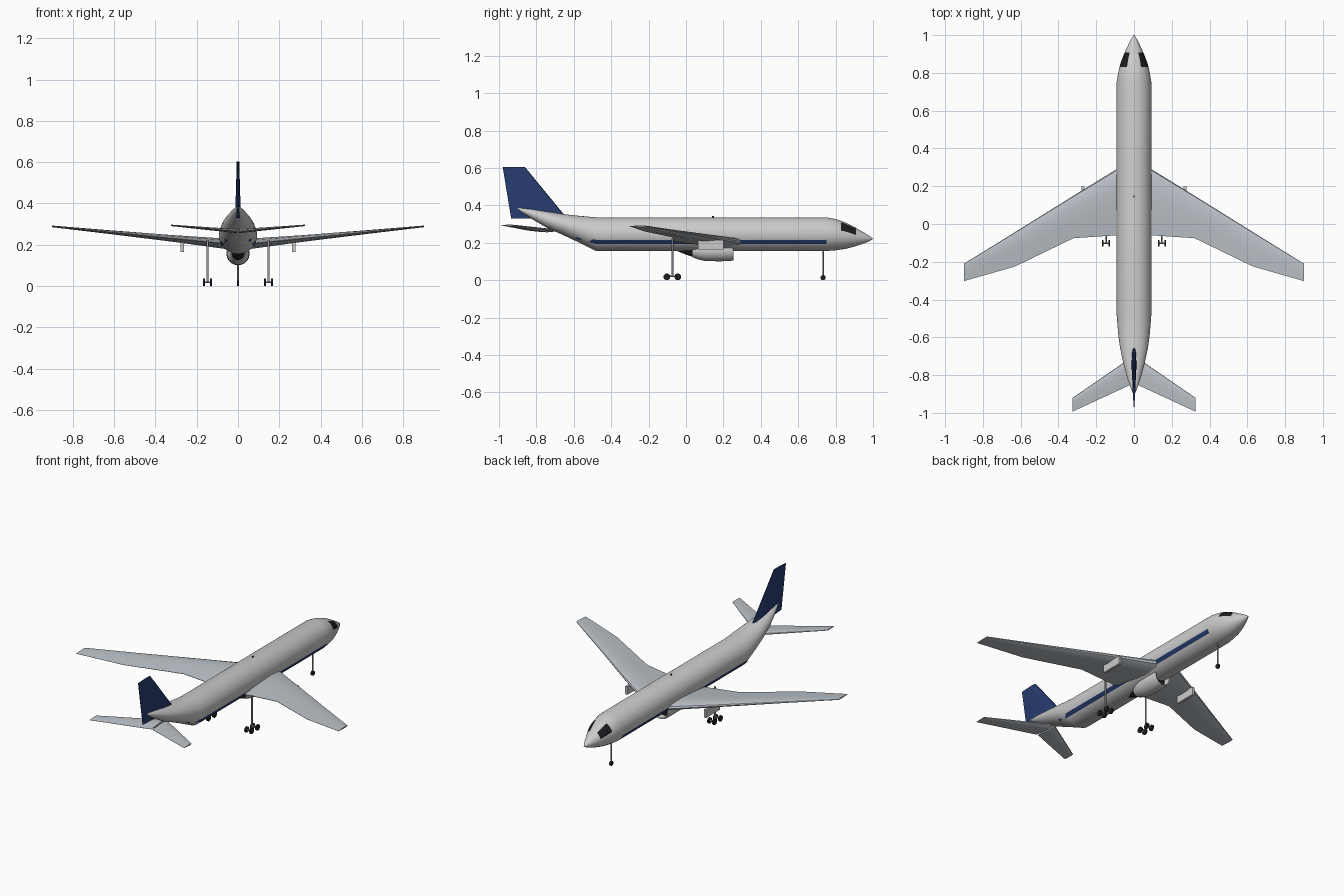
import bpy
from math import sin, cos, pi, radians

if "Cube" in bpy.data.objects:
    bpy.data.objects.remove(bpy.data.objects["Cube"])


def mat(name, rgb):
    m = bpy.data.materials.new(name)
    m.diffuse_color = (*rgb, 1)
    m.use_nodes = True
    m.node_tree.nodes["Principled BSDF"].inputs["Base Color"].default_value = m.diffuse_color
    return m


WHITE = mat("white_paint", (0.8, 0.8, 0.8))
GREY = mat("wing_grey", (0.5, 0.54, 0.58))
NAVY = mat("navy", (0.02, 0.045, 0.16))
BLACK = mat("black", (0.012, 0.012, 0.015))
METAL = mat("strut_metal", (0.35, 0.35, 0.36))


def finish(ob, name, material, angle=35):
    ob.name = name
    ob.data.materials.clear()
    ob.data.materials.append(material)
    bpy.ops.object.select_all(action='DESELECT')
    ob.select_set(True)
    bpy.context.view_layer.objects.active = ob
    bpy.ops.object.shade_smooth_by_angle(angle=radians(angle))
    return ob


def loft(name, rings, material, closed=True, mirror=False, angle=35):
    """Skin a list of equally long rings; closed rings also get end caps."""
    n = len(rings[0])
    verts = [p for r in rings for p in r]
    faces = []
    for i in range(len(rings) - 1):
        for j in range(n if closed else n - 1):
            k = (j + 1) % n
            faces.append((i * n + j, i * n + k, (i + 1) * n + k, (i + 1) * n + j))
    if closed:
        faces += [tuple(range(n))[::-1], tuple(range((len(rings) - 1) * n, len(rings) * n))]
    me = bpy.data.meshes.new(name)
    me.from_pydata(verts, [], faces)
    ob = bpy.data.objects.new(name, me)
    bpy.context.collection.objects.link(ob)
    bpy.context.view_layer.objects.active = ob
    bpy.ops.object.mode_set(mode='EDIT')
    bpy.ops.mesh.select_all(action='SELECT')
    bpy.ops.mesh.normals_make_consistent(inside=False)
    bpy.ops.object.mode_set(mode='OBJECT')
    if mirror:
        ob.modifiers.new("mirror", 'MIRROR')
    return finish(ob, name, material, angle)


def rod(name, at, r, depth, axis, material, n=20):
    rot = {'X': (0, pi / 2, 0), 'Y': (pi / 2, 0, 0), 'Z': (0, 0, 0)}[axis]
    bpy.ops.mesh.primitive_cylinder_add(vertices=n, radius=r, depth=depth, location=at, rotation=rot)
    return finish(bpy.context.object, name, material)


def box(name, at, size, material):
    bpy.ops.mesh.primitive_cube_add(size=1, location=at)
    bpy.context.object.scale = size
    return finish(bpy.context.object, name, material)


# Fuselage stations: y, half width, bottom z, top z
BODY = [(-0.9, 0.004, 0.38, 0.388), (-0.88, 0.013, 0.363, 0.386), (-0.82, 0.034, 0.325, 0.38),
        (-0.74, 0.056, 0.278, 0.367), (-0.66, 0.073, 0.243, 0.354), (-0.59, 0.083, 0.21, 0.346),
        (-0.48, 0.092, 0.156, 0.336), (0.75, 0.092, 0.156, 0.336), (0.8, 0.084, 0.16, 0.327),
        (0.85, 0.072, 0.167, 0.31), (0.9, 0.053, 0.179, 0.285), (0.95, 0.03, 0.196, 0.256),
        (0.98, 0.015, 0.208, 0.237), (1.0, 0.002, 0.22, 0.222)]


def body_point(y, a, lift=0.0):
    """Point on the fuselage skin, angle a in degrees measured from the top."""
    for p, q in zip(BODY, BODY[1:]):
        if p[0] <= y <= q[0]:
            t = (y - p[0]) / (q[0] - p[0])
            w, b, h = (p[i] + t * (q[i] - p[i]) for i in (1, 2, 3))
            a = radians(a)
            return ((w + lift) * sin(a), y, (b + h) / 2 + ((h - b) / 2 + lift) * cos(a))


loft("fuselage", [[body_point(s[0], k * 7.5) for k in range(48)] for s in BODY], WHITE)


def patch(name, stations, material):
    """Painted patch just above the skin; stations are y, first angle, last angle."""
    rings = [[body_point(y, a + (b - a) * k / 6, 0.0015) for k in range(7)] for y, a, b in stations]
    loft(name, rings, material, closed=False, mirror=True)


patch("side_stripe", [(-0.59, 134, 144), (-0.48, 109, 125), (0.75, 109, 125)], NAVY)
patch("cockpit_window", [(0.83, 28, 72), (0.85, 28, 72), (0.88, 28, 74), (0.9, 27, 76), (0.908, 27, 77)], BLACK)


# Flying surfaces: airfoil section outline as (chord fraction from nose, half thickness)
FOIL = [(0, 0), (0.02, 0.45), (0.1, 0.8), (0.3, 1), (0.6, 0.7), (1, 0.06)]
LOOP = FOIL + [(c, -t) for c, t in FOIL[:0:-1]]


def wing_ring(x, front, back, z, thick):
    return [(x, front + c * (back - front), z + t * thick / 2) for c, t in LOOP]


loft("wing", [wing_ring(*s) for s in [
    (0.04, 0.323, -0.057, 0.203, 0.052), (0.093, 0.29, -0.06, 0.208, 0.048),
    (0.32, 0.15, -0.075, 0.231, 0.032), (0.63, -0.043, -0.225, 0.262, 0.018),
    (0.9, -0.21, -0.302, 0.289, 0.008)]], GREY, mirror=True)
loft("tailplane", [wing_ring(*s) for s in [
    (0.005, -0.70, -0.845, 0.266, 0.02), (0.325, -0.92, -0.993, 0.294, 0.007)]], GREY, mirror=True)


# Tail fin, same section turned upright
def fin_ring(z, front, back, thick):
    return [(t * thick / 2, front + c * (back - front), z) for c, t in LOOP]


loft("tail_fin", [fin_ring(0.33, -0.635, -0.935, 0.028), fin_ring(0.604, -0.86, -0.98, 0.012)], NAVY)


# Belly pod with open intake and dark exhaust cone
def pod(name, profile, material):
    loft(name, [[(r * cos(k * pi / 16), y, 0.157 + r * sin(k * pi / 16)) for k in range(32)]
                for y, r in profile], material)


pod("belly_pod", [(0.035, 0.034), (0.065, 0.046), (0.1, 0.054), (0.17, 0.056), (0.235, 0.055),
                  (0.253, 0.051), (0.25, 0.046), (0.21, 0.044)], WHITE)
pod("exhaust_cone", [(-0.045, 0.002), (0.0, 0.02), (0.04, 0.033)], BLACK)
pod("intake_fan", [(0.205, 0.044), (0.213, 0.044)], BLACK)

# Pylons and main landing gear on both sides
for s in (-1, 1):
    box("pylon", (s * 0.27, 0.132, 0.19), (0.015, 0.135, 0.05), WHITE)
    rod("main_gear_strut", (s * 0.148, -0.073, 0.122), 0.005, 0.2, 'Z', METAL)
    rod("main_gear_beam", (s * 0.148, -0.073, 0.021), 0.004, 0.06, 'Y', METAL)
    for y in (-0.102, -0.044):
        rod("main_gear_axle", (s * 0.148, y, 0.018), 0.004, 0.03, 'X', METAL)
        for dx in (-0.017, 0.017):
            rod("main_wheel", (s * 0.148 + dx, y, 0.018), 0.018, 0.009, 'X', BLACK)

# Nose gear and roof antenna
rod("nose_gear_strut", (0, 0.733, 0.09), 0.004, 0.15, 'Z', METAL)
rod("nose_wheel", (0, 0.733, 0.014), 0.014, 0.012, 'X', BLACK)
box("roof_antenna", (0, 0.145, 0.337), (0.004, 0.01, 0.014), BLACK)
